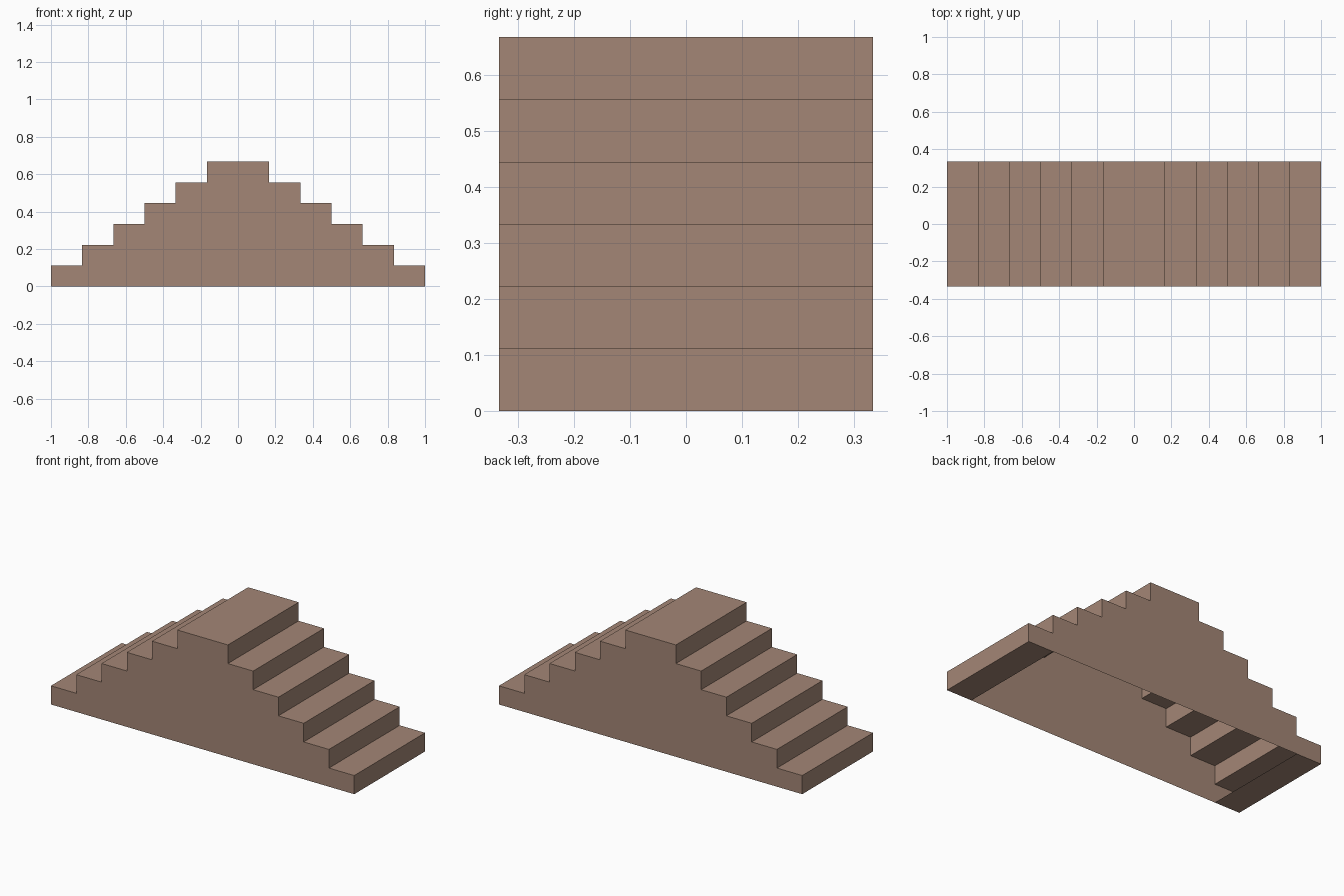
import bpy, bmesh

if "Cube" in bpy.data.objects:
    bpy.data.objects.remove(bpy.data.objects["Cube"])

STEPS, RUN, RISE, HALF = 6, 1 / 6, 1 / 9, 1 / 3

stone = bpy.data.materials.new("warm brown")
stone.diffuse_color = (0.37, 0.24, 0.18, 1)
stone.use_nodes = True
stone.node_tree.nodes["Principled BSDF"].inputs["Base Color"].default_value = stone.diffuse_color

# Stepped profile up the left side, then mirrored down the right
left = []
for i in range(STEPS):
    x = -1 + i * RUN
    left += [(x, i * RISE), (x, (i + 1) * RISE)]
profile = left + [(-x, z) for x, z in reversed(left)]


def add_part(name, polygons):
    """Thin open shell made from polygons of 3D points."""
    bm = bmesh.new()
    for pts in polygons:
        bm.faces.new([bm.verts.new(p) for p in pts])
    bmesh.ops.remove_doubles(bm, verts=bm.verts, dist=1e-5)
    mesh = bpy.data.meshes.new(name)
    bm.to_mesh(mesh)
    bm.free()
    mesh.materials.append(stone)
    obj = bpy.data.objects.new(name, mesh)
    bpy.context.collection.objects.link(obj)


# Treads and risers: the profile swept across the width
add_part("treads_and_risers", [
    [(a[0], -HALF, a[1]), (b[0], -HALF, b[1]), (b[0], HALF, b[1]), (a[0], HALF, a[1])]
    for a, b in zip(profile, profile[1:])])

# Stepped side walls, facing outward
add_part("front_wall", [[(x, -HALF, z) for x, z in reversed(profile)]])
add_part("back_wall", [[(x, HALF, z) for x, z in profile]])

# Base plates under the two lowest steps; the middle stays open and hollow
for name, x0 in (("left_base", -1), ("right_base", 1 - RUN)):
    x1 = x0 + RUN
    add_part(name, [[(x0, -HALF, 0), (x0, HALF, 0), (x1, HALF, 0), (x1, -HALF, 0)]])
